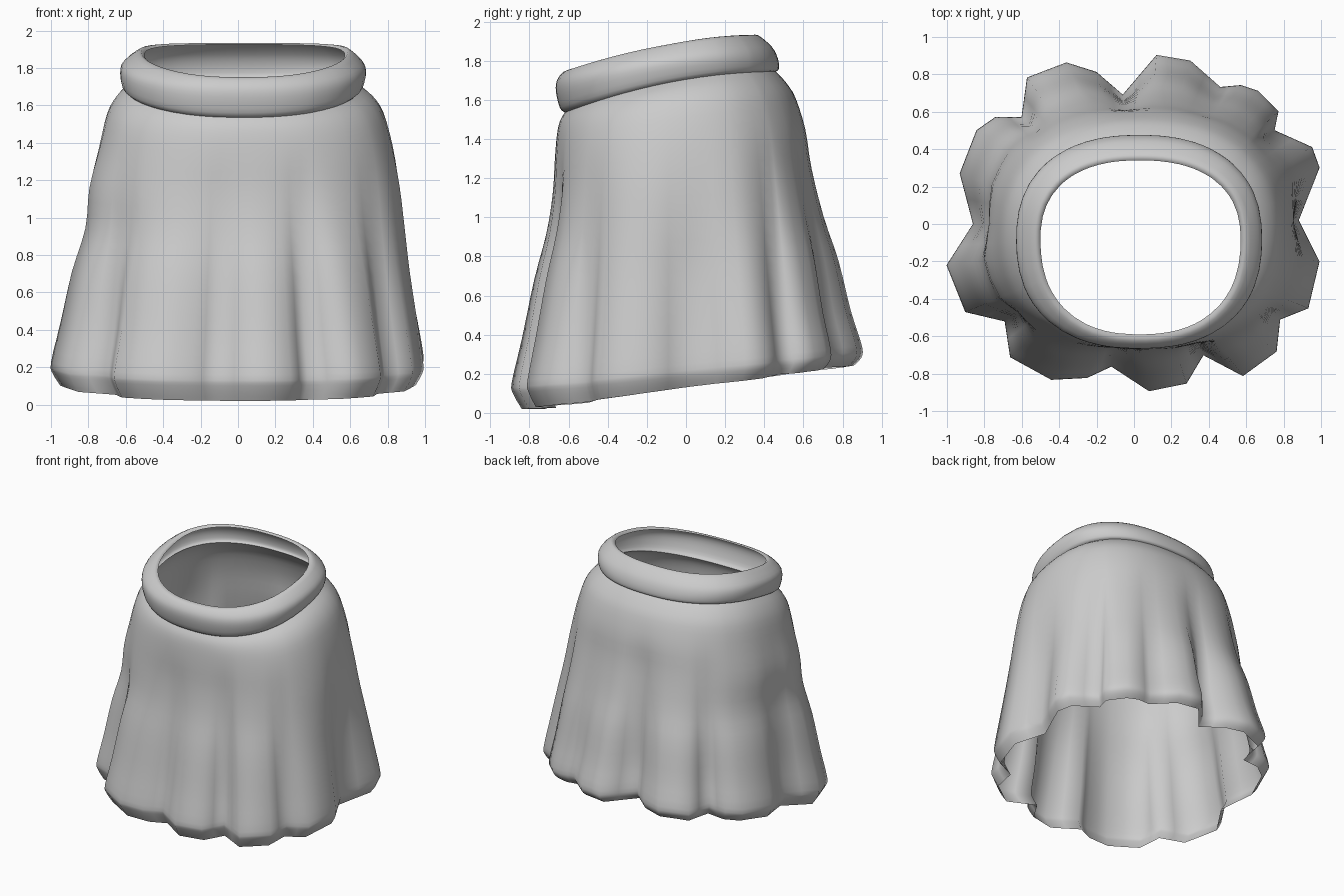
import bpy, math
from mathutils import Vector

if "Cube" in bpy.data.objects:
    bpy.data.objects.remove(bpy.data.objects["Cube"])

CX, CY, N = 0.03, -0.08, 2.35          # loft axis and roundness of the rings

# pleated hem outline, counterclockwise
HEM = [(.99, -.2), (.88, .02), (.99, .3), (.95, .41), (.75, .5), (.77, .6), (.66, .71),
       (.57, .74), (.46, .73), (.30, .87), (.12, .9), (-.06, .69), (-.2, .81), (-.36, .86),
       (-.57, .78), (-.6, .57), (-.74, .57), (-.84, .5), (-.93, .27), (-.86, 0), (-1, -.22),
       (-.9, -.47), (-.69, -.52), (-.66, -.71), (-.44, -.83), (-.25, -.82), (-.12, -.76),
       (.08, -.89), (.28, -.85), (.37, -.7), (.58, -.81), (.76, -.68), (.78, -.51), (.93, -.45)]

# ring: right x, left x, front y, back y, front z, side z, back z, pleat strength
BAND = [(.57, -.50, -.59, .34, 1.75, 1.87, 1.925, 0),
        (.60, -.53, -.625, .37, 1.745, 1.885, 1.93, 0),
        (.665, -.61, -.66, .44, 1.70, 1.83, 1.87, 0),
        (.685, -.63, -.665, .47, 1.64, 1.78, 1.81, 0),
        (.67, -.62, -.645, .475, 1.56, 1.71, 1.76, 0),
        (.65, -.60, -.62, .46, 1.535, 1.69, 1.745, 0)]
SKIRT = [(.65, -.60, -.62, .46, 1.535, 1.69, 1.745, 0),
         (.72, -.65, -.645, .51, 1.49, 1.64, 1.69, 0),
         (.78, -.70, -.66, .56, 1.42, 1.55, 1.61, 0),
         (.83, -.745, -.67, .61, 1.30, 1.38, 1.45, .05),
         (.87, -.80, -.68, .64, 1.12, 1.17, 1.25, .2),
         (.895, -.82, -.71, .70, .92, .95, 1.0, .4),
         (.92, -.89, -.77, .77, .68, .72, .78, .7),
         (.96, -.95, -.83, .83, .38, .45, .52, .92),
         (.99, -1.0, -.88, .885, .16, .24, .34, 1),
         (.985, -.99, -.875, .88, .10, .18, .28, 1),
         (.95, -.95, -.83, .84, .02, .12, .24, 1)]


def ring_radius(ring, a):
    """Distance from the axis to a four-quadrant superellipse at angle a."""
    c, s = math.cos(a), math.sin(a)
    rx = (ring[0] - CX) if c >= 0 else (CX - ring[1])
    ry = (ring[3] - CY) if s >= 0 else (CY - ring[2])
    return (abs(c / rx) ** N + abs(s / ry) ** N) ** (-1 / N)


def columns():
    """Angle and pleat factor of each lengthwise column."""
    cols = []
    for i, p in enumerate(HEM):
        q = HEM[(i + 1) % len(HEM)]
        for t in (0, .5):
            x = p[0] + (q[0] - p[0]) * t - CX
            y = p[1] + (q[1] - p[1]) * t - CY
            a = math.atan2(y, x)
            cols.append((a, math.hypot(x, y) / ring_radius(SKIRT[8], a)))
    return cols


def refine(rings, steps):
    """Catmull-Rom interpolation between rings."""
    out = []
    for i in range(len(rings) - 1):
        p = [rings[max(0, min(len(rings) - 1, i + k))] for k in (-1, 0, 1, 2)]
        for j in range(steps):
            t = j / steps
            out.append([.5 * (2 * b + (c - a) * t + (2 * a - 5 * b + 4 * c - d) * t * t
                              + (3 * b - a - 3 * c + d) * t ** 3) for a, b, c, d in zip(*p)])
    return out + [list(rings[-1])]


def loft(name, rings, steps, mat):
    cols, rows = columns(), refine(rings, steps)
    n, verts = len(cols), []
    for r in rows:
        for a, q in cols:
            base = ring_radius(r, a)
            s = base * math.sin(a)
            s = s / (r[3] - CY) if s >= 0 else s / (CY - r[2])
            z = r[5] + (r[6] - r[4]) / 2 * s + ((r[6] + r[4]) / 2 - r[5]) * s * s
            d = base * (1 + (q - 1) * r[7])
            verts.append(Vector((CX + d * math.cos(a), CY + d * math.sin(a), max(z, 0))))
    faces = [(i * n + j, (i + 1) * n + j, (i + 1) * n + (j + 1) % n, i * n + (j + 1) % n)
             for i in range(len(rows) - 1) for j in range(n)]
    me = bpy.data.meshes.new(name)
    me.from_pydata(verts, [], faces)
    me.materials.append(mat)
    ob = bpy.data.objects.new(name, me)
    bpy.context.collection.objects.link(ob)
    for p in me.polygons:
        p.use_smooth = True
    return ob


cloth = bpy.data.materials.new("grey_cloth")
cloth.diffuse_color = (.6, .6, .6, 1)
cloth.use_nodes = True
cloth.node_tree.nodes["Principled BSDF"].inputs["Base Color"].default_value = cloth.diffuse_color

loft("waistband", BAND, 3, cloth)       # rolled band around the opening
loft("pleated_skirt", SKIRT, 3, cloth)  # flared body with the curled hem
